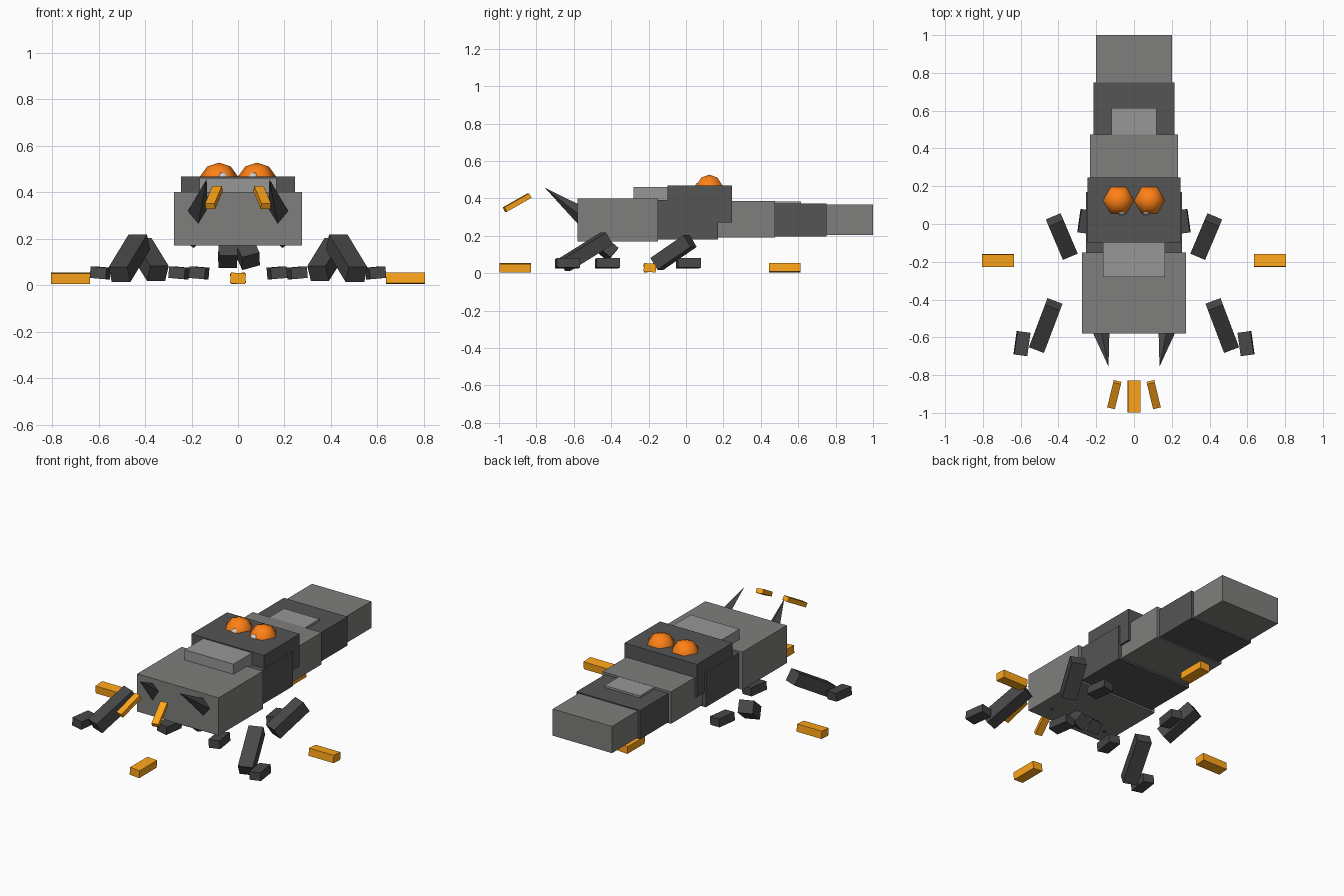
import bpy
from math import radians, pi, cos, sin
from mathutils import Vector, Matrix

if "Cube" in bpy.data.objects:
    bpy.data.objects.remove(bpy.data.objects["Cube"])


def material(name, color):
    m = bpy.data.materials.new(name)
    m.diffuse_color = color
    m.use_nodes = True
    m.node_tree.nodes["Principled BSDF"].inputs["Base Color"].default_value = m.diffuse_color
    return m


amber = material("amber", (1.0, 0.38, 0.01, 1))
orange = material("orange", (1.0, 0.22, 0.008, 1))
white = material("white", (0.95, 0.95, 0.95, 1))
grey = material("mid_grey", (0.21, 0.21, 0.20, 1))
pale = material("pale_grey", (0.31, 0.31, 0.31, 1))
dark = material("dark_grey", (0.09, 0.09, 0.09, 1))
leg = material("leg_grey", (0.065, 0.065, 0.068, 1))


def finish(name, mat):
    o = bpy.context.object
    o.name = name
    o.data.materials.append(mat)
    return o


def box(name, center, size, mat, yaw=0, roll=0):
    bpy.ops.mesh.primitive_cube_add(size=1)
    o = finish(name, mat)
    o.matrix_world = (Matrix.Translation(center) @ Matrix.Rotation(radians(yaw), 4, 'Z')
                      @ Matrix.Rotation(radians(roll), 4, 'Y') @ Matrix.Diagonal((*size, 1)))
    return o


def block(name, half, y0, y1, z0, z1, mat):
    return box(name, (0, (y0 + y1) / 2, (z0 + z1) / 2), (2 * half, y1 - y0, z1 - z0), mat)


def bar(name, a, b, width, thick, mat, roll=0):
    # box running from point a to point b
    a, b = Vector(a), Vector(b)
    bpy.ops.mesh.primitive_cube_add(size=1)
    o = finish(name, mat)
    rot = (b - a).to_track_quat('Y', 'Z').to_matrix().to_4x4()
    o.matrix_world = (Matrix.Translation((a + b) / 2) @ rot @ Matrix.Rotation(radians(roll), 4, 'Y')
                      @ Matrix.Diagonal((width, (b - a).length, thick, 1)))
    return o


def ball(name, center, radius, mat):
    # six-sided smooth sphere with corners on the x axis
    bpy.ops.mesh.primitive_uv_sphere_add(segments=6, ring_count=5, radius=radius, location=center)
    o = finish(name, mat)
    if abs(max(o.data.vertices, key=lambda p: p.co.x).co.y) > 0.1 * radius:
        o.rotation_euler.z = radians(30)
    bpy.ops.object.shade_smooth()
    return o


# body segments, front to tail
block("head", 0.275, -0.58, -0.15, 0.17, 0.40, grey)
block("thorax", 0.253, -0.16, 0.17, 0.18, 0.39, dark)
block("raised_back", 0.245, -0.10, 0.245, 0.27, 0.468, dark)
block("abdomen_front", 0.232, 0.15, 0.475, 0.19, 0.385, grey)
block("abdomen_middle", 0.215, 0.46, 0.75, 0.196, 0.372, dark)
block("abdomen_end", 0.20, 0.74, 1.0, 0.203, 0.366, grey)
block("head_plate", 0.165, -0.28, -0.06, 0.38, 0.462, pale)
block("abdomen_plate", 0.12, 0.43, 0.615, 0.35, 0.384, pale)

for side, s in (("left", -1), ("right", 1)):
    # eye and its white highlight
    ball("eye_" + side, (s * 0.082, 0.125, 0.441), 0.086, orange)
    ball("eye_highlight_" + side, (s * 0.065, 0.07, 0.46), 0.027, white)

    # four-sided fang
    tip, base = Vector((s * 0.135, -0.755, 0.457)), Vector((s * 0.20, -0.44, 0.22))
    bpy.ops.mesh.primitive_cone_add(vertices=4, radius1=0.075, radius2=0, depth=(tip - base).length,
                                    location=(tip + base) / 2)
    fang = finish("fang_" + side, leg)
    fang.rotation_euler = (tip - base).to_track_quat('Z', 'Y').to_euler()

    # antenna
    bar("antenna_" + side, (s * 0.088, -0.837, 0.415), (s * 0.12, -0.969, 0.34), 0.042, 0.027, amber)

    # legs: upper end, lower end
    bar("front_leg_" + side, (s * 0.425, -0.425, 0.185), (s * 0.51, -0.65, 0.045), 0.085, 0.075, leg)
    bar("middle_leg_" + side, (s * 0.043, -0.455, 0.155), (s * 0.045, -0.39, 0.10), 0.08, 0.07, leg,
        -20 if s > 0 else 0)
    bar("rear_leg_" + side, (s * 0.42, 0.022, 0.172), (s * 0.345, -0.155, 0.05), 0.085, 0.075, leg)

    # feet
    for name, x, y in (("front", 0.593, -0.633), ("middle", 0.168, -0.42), ("rear", 0.255, 0.013)):
        box(f"{name}_foot_{side}", (s * x, y, 0.053), (0.07, 0.125, 0.05), leg, s * 8, s * -5)

# four amber claws placed around a centre point
for i, name in enumerate(("front", "right", "back", "left")):
    a = -pi / 2 + i * pi / 2
    box("claw_" + name, (0.72 * cos(a), -0.193 + 0.72 * sin(a), 0.029),
        (0.065, 0.168, 0.046), amber, i * 90, 4)
